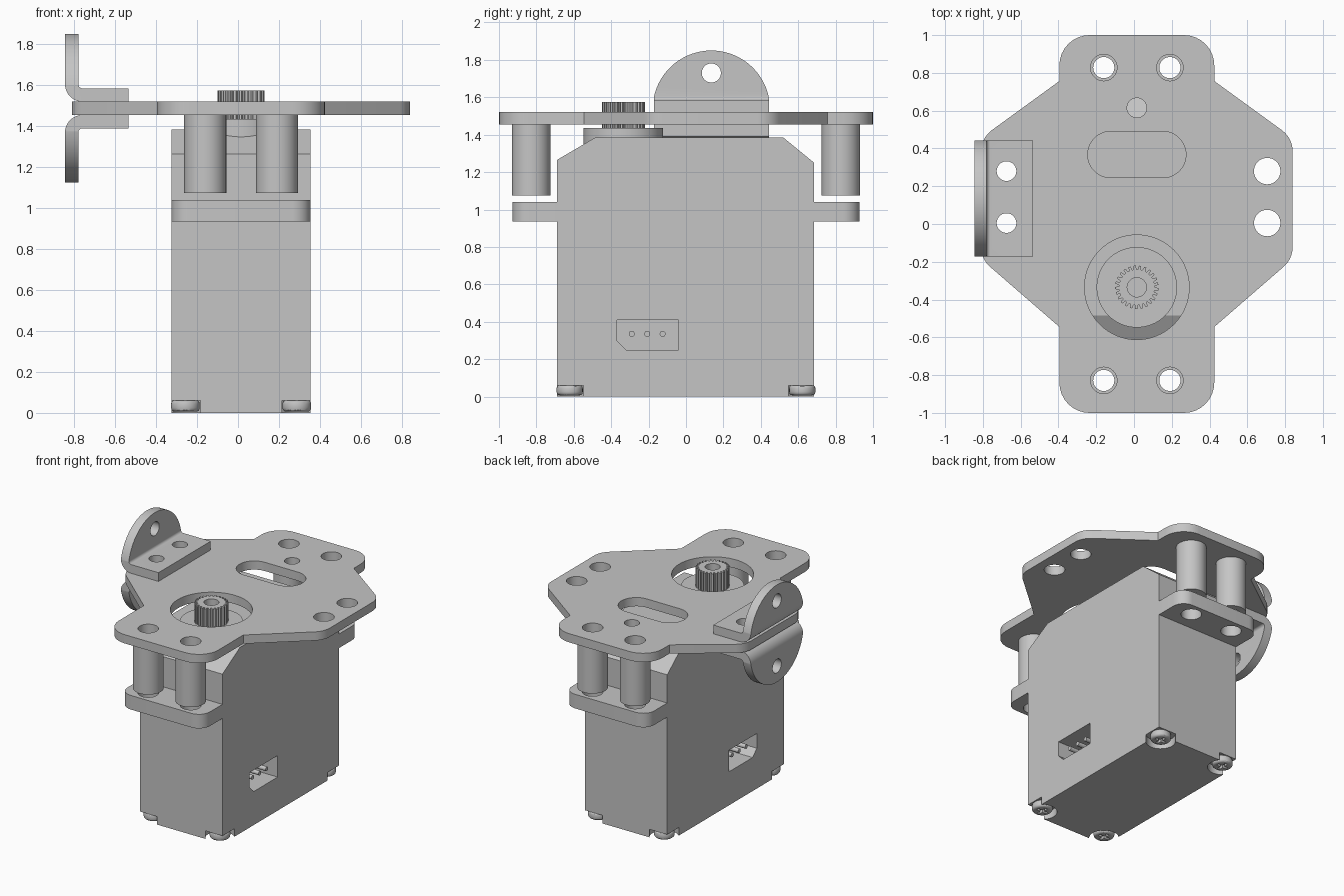
import bpy, bmesh
from math import sin, cos, pi, tan, acos, asin
from mathutils import Vector

if "Cube" in bpy.data.objects:
    bpy.data.objects.remove(bpy.data.objects["Cube"])

grey = bpy.data.materials.new("light_grey")
grey.use_nodes = True
colour = (0.56, 0.56, 0.56, 1)
grey.diffuse_color = colour
grey.node_tree.nodes["Principled BSDF"].inputs["Base Color"].default_value = colour

CX = 0.015          # centre line of the servo
SHAFT_Y = -0.335    # output shaft position
MID = 1.4875        # mid height of the mounting plate
HOLES = [(x, y) for x in (CX - 0.175, CX + 0.175) for y in (-0.828, 0.828)]


def circle(c, r, n=40):
    return [(c[0] + r * cos(2 * pi * i / n), c[1] + r * sin(2 * pi * i / n)) for i in range(n)]


def rounded(points, steps=8):
    """Outline from (u, v) or (u, v, radius) corners."""
    out = []
    for i, p in enumerate(points):
        v = Vector(p[:2])
        if len(p) < 3:
            out.append(tuple(v))
            continue
        a = (Vector(points[i - 1][:2]) - v).normalized()
        b = (Vector(points[(i + 1) % len(points)][:2]) - v).normalized()
        half = acos(a.dot(b)) / 2
        centre = v + (a + b).normalized() * p[2] / sin(half)
        start = v + a * p[2] / tan(half) - centre
        end = v + b * p[2] / tan(half) - centre
        sweep = pi - 2 * half
        for k in range(steps + 1):
            t = k / steps
            q = (start * sin((1 - t) * sweep) + end * sin(t * sweep)) / sin(sweep)
            out.append(tuple(centre + q))
    return out


def prism(name, outlines, axis, lo, hi):
    """Extrude one or more outlines along an axis."""
    place = {"X": lambda u, v, w: (w, u, v),
             "Y": lambda u, v, w: (u, w, v),
             "Z": lambda u, v, w: (u, v, w)}[axis]
    bm = bmesh.new()
    for pts in outlines:
        low = [bm.verts.new(place(u, v, lo)) for u, v in pts]
        high = [bm.verts.new(place(u, v, hi)) for u, v in pts]
        bm.faces.new(low)
        bm.faces.new(high)
        for i in range(len(pts)):
            bm.faces.new((low[i - 1], low[i], high[i], high[i - 1]))
    bmesh.ops.recalc_face_normals(bm, faces=bm.faces)
    mesh = bpy.data.meshes.new(name)
    bm.to_mesh(mesh)
    bm.free()
    mesh.materials.append(grey)
    obj = bpy.data.objects.new(name, mesh)
    bpy.context.collection.objects.link(obj)
    return obj


def bake(obj):
    graph = bpy.context.evaluated_depsgraph_get()
    mesh = bpy.data.meshes.new_from_object(obj.evaluated_get(graph))
    obj.modifiers.clear()
    obj.data = mesh


def cut(obj, outlines, axis, lo, hi, operation="DIFFERENCE"):
    cutter = prism("cutter", outlines, axis, lo, hi)
    mod = obj.modifiers.new("cut", "BOOLEAN")
    mod.operation, mod.solver, mod.object = operation, "EXACT", cutter
    bake(obj)
    bpy.data.objects.remove(cutter)


# Servo case with shoulder chamfers
body = prism("servo_case", [[(-0.69, 0), (0.685, 0), (0.685, 1.25), (0.52, 1.385),
                             (-0.485, 1.385), (-0.69, 1.265)]], "X", CX - 0.34, CX + 0.34)
SCREWS = [(CX + sx * 0.272, sy * 0.622) for sx in (-1, 1) for sy in (-1, 1)]
cut(body, [circle(c, 0.1) for c in SCREWS], "Z", -0.1, 0.06)

# Connector sockets and pins on both sides
socket = [(-0.37, 0.41), (-0.04, 0.41), (-0.04, 0.25), (-0.32, 0.25), (-0.37, 0.3)]
for side, label in ((-1, "right"), (1, "left")):
    cut(body, [socket], "X", CX + side * 0.14, CX + side * 0.5)
    prism(label + "_connector_pins", [circle((y, 0.335), 0.016, 16) for y in (-0.29, -0.207, -0.125)],
          "X", CX + side * 0.13, CX + side * 0.31)

# Case screws with cross recess
a, b = 0.042, 0.01
cross = [(a, -b), (a, b), (b, b), (b, a), (-b, a), (-b, b),
         (-a, b), (-a, -b), (-b, -b), (-b, -a), (b, -a), (b, -b)]
for i, (x, y) in enumerate(SCREWS):
    screw = prism(f"case_screw_{i + 1}", [circle((x, y), 0.07, 32)], "Z", 0.006, 0.062)
    bevel = screw.modifiers.new("round", "BEVEL")
    bevel.width, bevel.segments, bevel.limit_method = 0.018, 3, "ANGLE"
    bake(screw)
    cut(screw, [[(x + u, y + v) for u, v in cross]], "Z", -0.05, 0.03)

# Mounting ears
for side, label in ((-1, "front"), (1, "back")):
    y0, y1 = side * 0.68, side * 0.928
    ear = prism(label + "_mounting_ear",
                [rounded([(CX - 0.34, y0), (CX - 0.34, y1, 0.09), (CX + 0.34, y1, 0.09), (CX + 0.34, y0)])],
                "Z", 0.935, 1.04)
    cut(ear, [circle(c, 0.07) for c in HOLES if c[1] * side > 0], "Z", 0.8, 1.2)

# Standoff tubes
for i, c in enumerate(HOLES):
    tube = prism(f"standoff_{i + 1}", [circle(c, 0.103)], "Z", 1.075, 1.455)
    cut(tube, [circle(c, 0.056)], "Z", 1, 1.6)

# Shaft boss and toothed output shaft
shaft = (CX, SHAFT_Y)
prism("shaft_boss", [circle(shaft, 0.213, 64)], "Z", 1.28, 1.435)
TEETH = 25
teeth = []
for i in range(TEETH):
    for step, r in ((0, 0.095), (0.3, 0.095), (0.45, 0.115), (0.85, 0.115)):
        t = 2 * pi * (i + step) / TEETH
        teeth.append((CX + r * cos(t), SHAFT_Y + r * sin(t)))
spline = prism("output_shaft", [teeth], "Z", 1.42, 1.575)
cut(spline, [circle(shaft, 0.051)], "Z", 1.45, 1.7)

# Mounting plate, symmetric about the centre line
half = [(0.41, -1, 0.16), (0.41, -0.545), (0.825, -0.185, 0.14),
        (0.825, 0.455, 0.14), (0.41, 0.757), (0.41, 1, 0.16)]
outline = [(CX + p[0], *p[1:]) for p in half] + [(CX - p[0], *p[1:]) for p in reversed(half)]
plate = prism("mounting_plate", [rounded(outline)], "Z", 1.455, 1.52)
slot = rounded([(CX - 0.26, 0.245, 0.122), (CX + 0.26, 0.245, 0.122),
                (CX + 0.26, 0.49, 0.122), (CX - 0.26, 0.49, 0.122)], 12)
side_holes = [(CX + s * 0.69, y) for s in (-1, 1) for y in (0.005, 0.28)]
cut(plate, [slot, circle(shaft, 0.277, 64), circle((CX, 0.615), 0.052)]
    + [circle(c, 0.07) for c in HOLES + side_holes], "Z", 1.3, 1.7)

# Angle brackets above and below the plate
for s, label in ((1, "upper"), (-1, "lower")):
    profile = [(-0.845, 0.3625), (-0.845, 0.0325, 0.085), (-0.535, 0.0325),
               (-0.535, 0.0975), (-0.78, 0.0975, 0.02), (-0.78, 0.3625)]
    bracket = prism(label + "_angle_bracket",
                    [rounded([(p[0], MID + s * p[1], *p[2:]) for p in profile])], "Y", -0.172, 0.443)
    r = 0.314
    low = asin(0.064 / r)
    arc = [low + (pi - 2 * low) * k / 32 for k in range(33)]
    lobe = [(0.1355 + r * cos(t), MID + s * (0.0485 + r * sin(t))) for t in arc]
    lobe = [(0.45, MID)] + lobe + [(-0.18, MID)]
    cut(bracket, [lobe], "X", -1, 0, "INTERSECT")
    cut(bracket, [circle((0.1355, MID + s * 0.2425), 0.051)], "X", -1, -0.7)
    cut(bracket, [circle((-0.675, y), 0.052) for y in (0.005, 0.28)], "Z", 1.2, 1.65)

# Smooth the round surfaces, keep edges sharp
for obj in bpy.context.collection.objects:
    if obj.type == "MESH" and obj.data.materials and obj.data.materials[0] == grey:
        obj.select_set(True)
        bpy.context.view_layer.objects.active = obj
    else:
        obj.select_set(False)
bpy.ops.object.shade_smooth_by_angle(angle=pi / 6)
